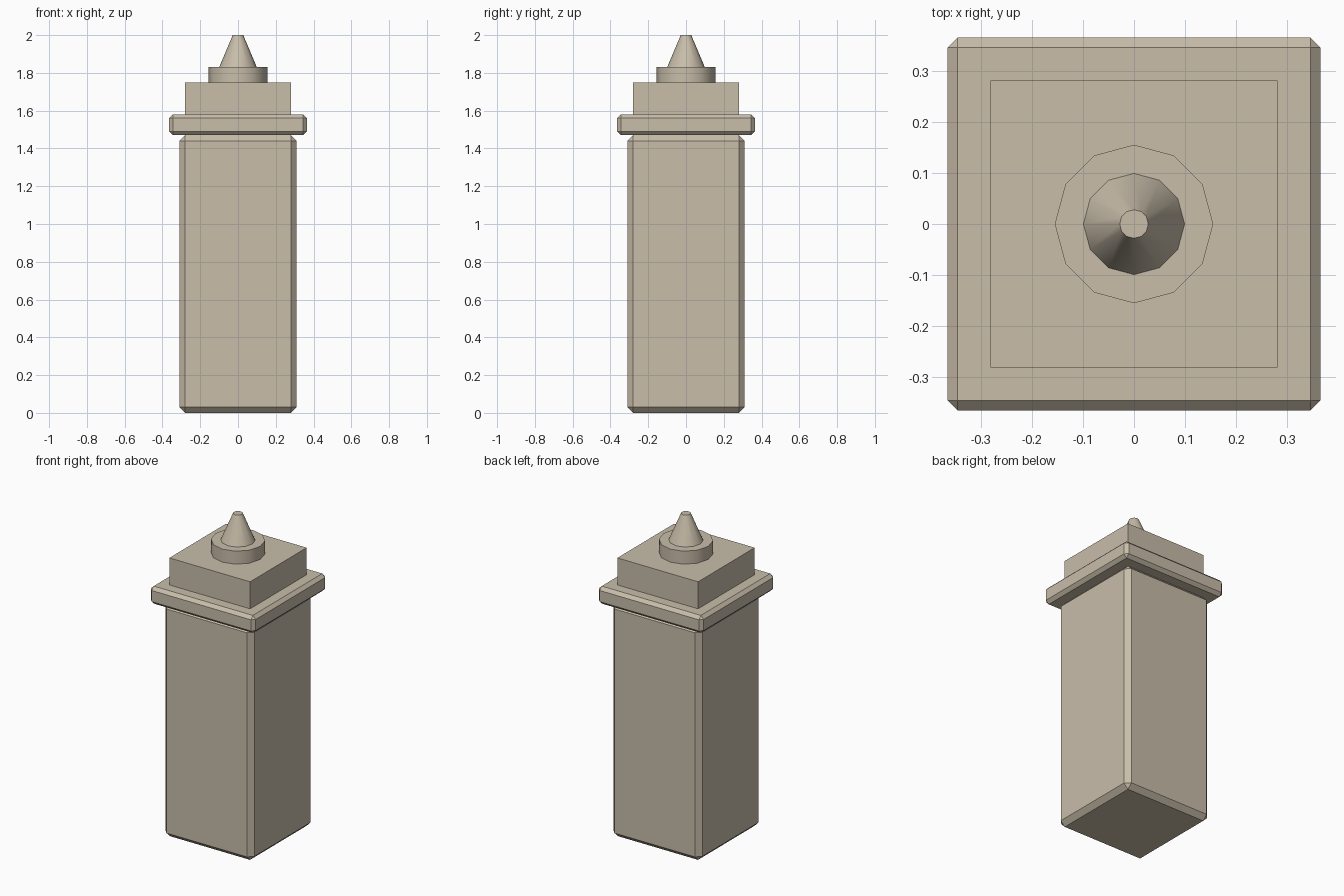
import bpy, bmesh, math
from mathutils import Matrix

if "Cube" in bpy.data.objects:
    bpy.data.objects.remove(bpy.data.objects["Cube"])

stone = bpy.data.materials.new("warm_stone")
stone.diffuse_color = (0.58, 0.51, 0.40, 1.0)
stone.use_nodes = True
stone.node_tree.nodes["Principled BSDF"].inputs["Base Color"].default_value = stone.diffuse_color


def add_object(name, bm):
    mesh = bpy.data.meshes.new(name)
    bm.to_mesh(mesh)
    bm.free()
    mesh.materials.append(stone)
    obj = bpy.data.objects.new(name, mesh)
    bpy.context.collection.objects.link(obj)
    return obj


def block(name, half, z0, z1, chamfer=0.0):
    bm = bmesh.new()
    size = Matrix.Diagonal((2 * half, 2 * half, z1 - z0, 1))
    bmesh.ops.create_cube(bm, size=1, matrix=Matrix.Translation((0, 0, (z0 + z1) / 2)) @ size)
    if chamfer:
        bmesh.ops.bevel(bm, geom=bm.edges[:], offset=chamfer, segments=1,
                        affect='EDGES', profile=0.5)
    return add_object(name, bm)


def round_part(name, r0, r1, z0, z1):
    bm = bmesh.new()
    bmesh.ops.create_cone(bm, cap_ends=True, segments=12, radius1=r0, radius2=r1,
                          depth=z1 - z0, matrix=Matrix.Translation((0, 0, (z0 + z1) / 2)))
    obj = add_object(name, bm)
    bpy.ops.object.select_all(action='DESELECT')
    obj.select_set(True)
    bpy.context.view_layer.objects.active = obj
    bpy.ops.object.shade_smooth_by_angle(angle=math.radians(40))
    return obj


# square pillar and its projecting cap
block("pillar_shaft", 0.31, 0.0, 1.47, 0.03)
block("pillar_cap", 0.365, 1.47, 1.58, 0.02)
# stepped top
block("upper_block", 0.281, 1.58, 1.75)
# round finial
round_part("finial_base", 0.155, 0.155, 1.75, 1.832)
round_part("finial_spike", 0.099, 0.028, 1.832, 2.0)
